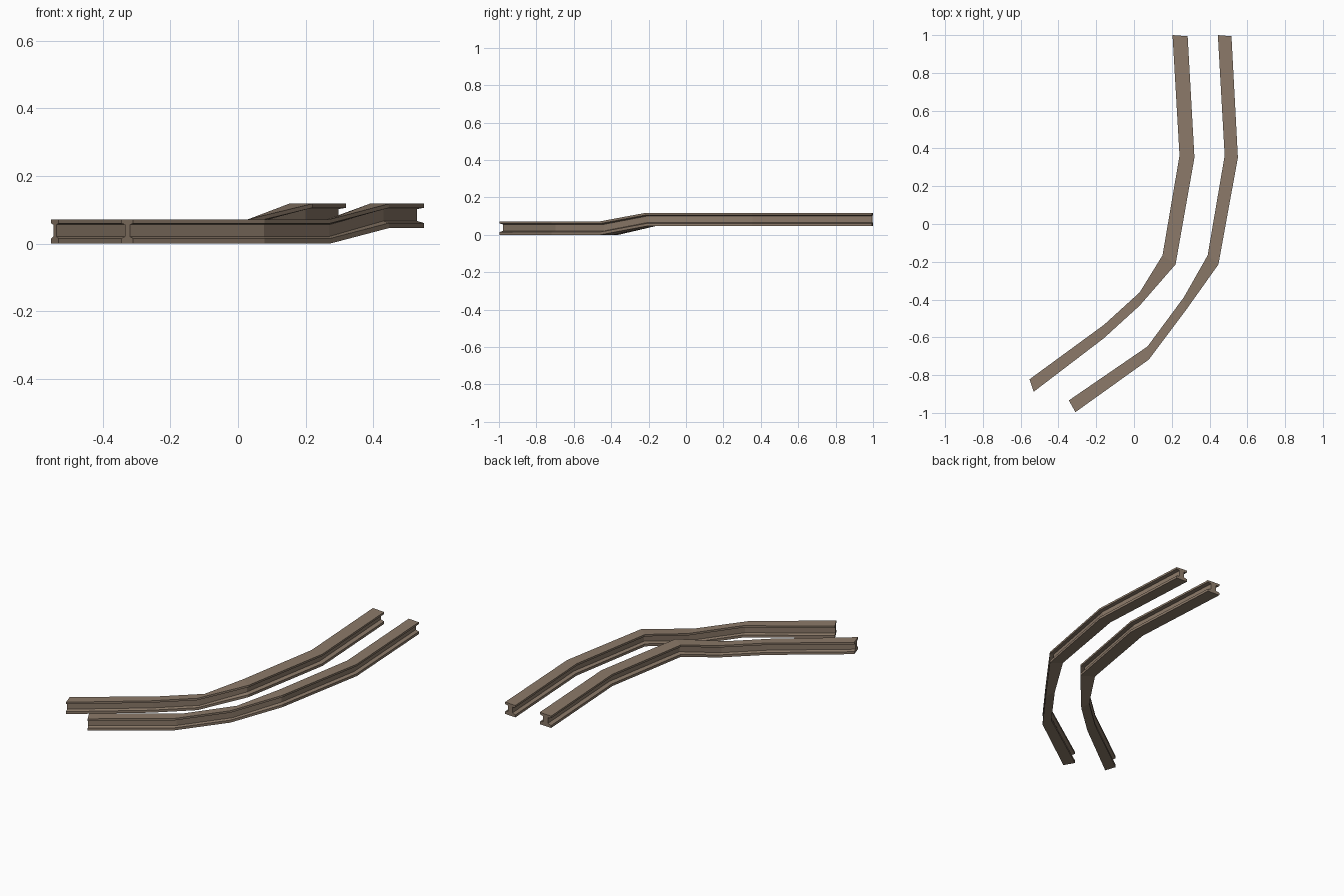
import bpy, bmesh
from mathutils import Vector

if "Cube" in bpy.data.objects:
    bpy.data.objects.remove(bpy.data.objects["Cube"])

steel = bpy.data.materials.new("rusty brown steel")
steel.diffuse_color = (0.262, 0.195, 0.142, 1)
steel.use_nodes = True
steel.node_tree.nodes["Principled BSDF"].inputs["Base Color"].default_value = steel.diffuse_color

# I-beam cross-section: (position across from -1 to 1, height)
half = [(1, 0.0), (1, 0.015), (0.42, 0.021), (0.42, 0.056), (1, 0.060), (1, 0.072)]
profile = half + [(-u, z) for u, z in reversed(half)]


def rail(name, stations):
    """Loft the I-beam between left and right edge points (lx, ly, rx, ry, base z)."""
    bm = bmesh.new()
    rings = []
    for lx, ly, rx, ry, base in stations:
        left, right = Vector((lx, ly, base)), Vector((rx, ry, base))
        rings.append([bm.verts.new(left.lerp(right, (u + 1) / 2) + Vector((0, 0, z)))
                      for u, z in profile])
    n = len(profile)
    for a, b in zip(rings, rings[1:]):
        for i in range(n):
            j = (i + 1) % n
            bm.faces.new((a[i], a[j], b[j], b[i]))
    bm.faces.new(rings[0])
    bm.faces.new(rings[-1])
    bmesh.ops.recalc_face_normals(bm, faces=bm.faces)
    mesh = bpy.data.meshes.new(name)
    bm.to_mesh(mesh)
    bm.free()
    mesh.materials.append(steel)
    bpy.context.collection.objects.link(bpy.data.objects.new(name, mesh))


HIGH = 0.046  # the far part of the track is raised

# Inner rail of the bend
rail("left_rail", [
    (-0.553, -0.822, -0.531, -0.888, 0),
    (-0.158, -0.533, -0.160, -0.605, 0),
    (0.030, -0.362, 0.030, -0.432, 0),
    (0.151, -0.166, 0.220, -0.214, HIGH),
    (0.241, 0.362, 0.320, 0.352, HIGH),
    (0.204, 1.000, 0.284, 0.994, HIGH)])

# Outer rail of the bend
rail("right_rail", [
    (-0.345, -0.934, -0.310, -0.996, 0),
    (0.072, -0.648, 0.078, -0.718, 0),
    (0.264, -0.388, 0.272, -0.460, 0),
    (0.390, -0.166, 0.447, -0.214, HIGH),
    (0.480, 0.362, 0.550, 0.352, HIGH),
    (0.444, 1.000, 0.516, 0.994, HIGH)])
